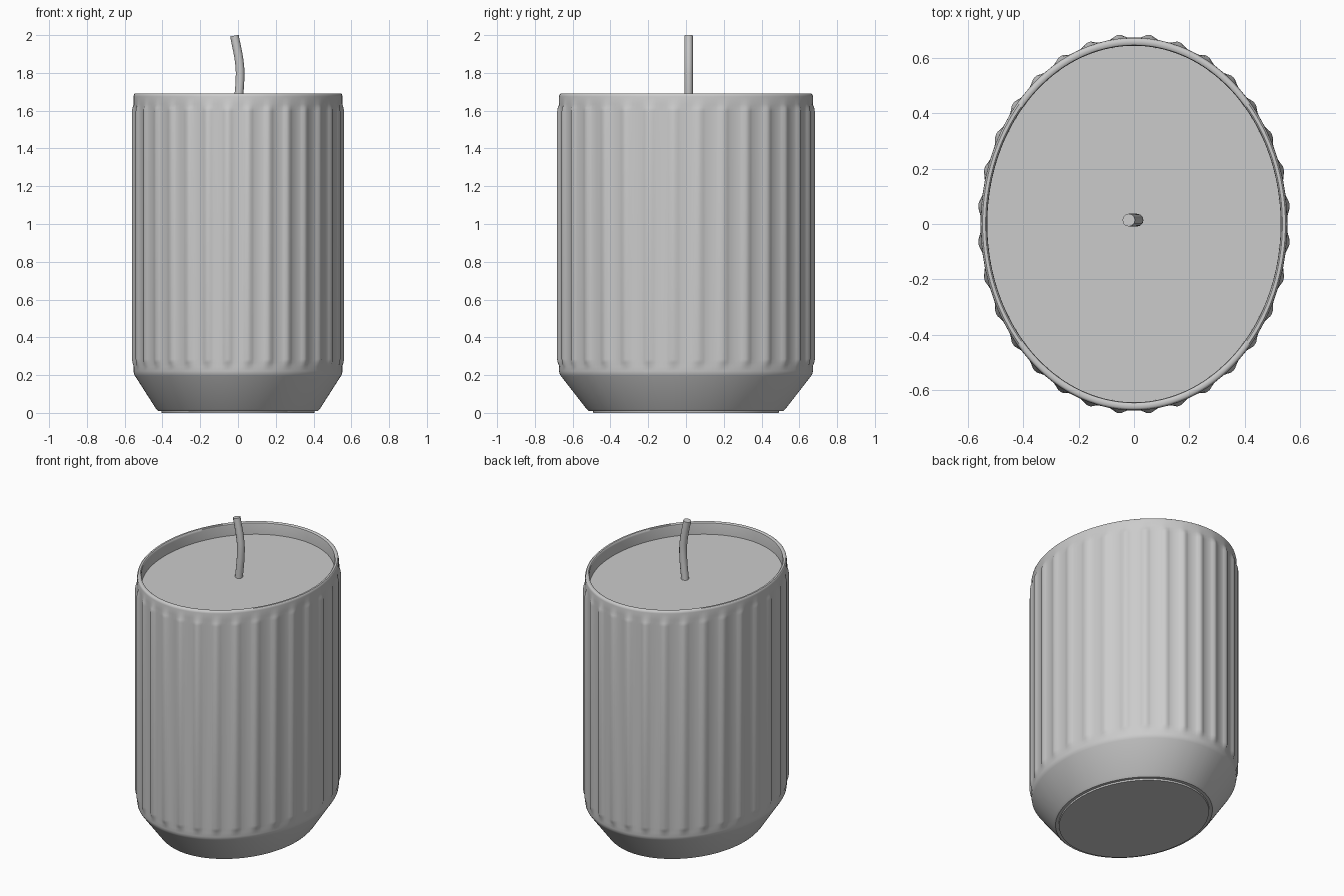
import bpy
import math

if "Cube" in bpy.data.objects:
    bpy.data.objects.remove(bpy.data.objects["Cube"])

SX, SY = 0.553, 0.672      # half-widths of the oval jar
RIBS = 32
RIB_HEIGHT = 0.02          # relative to jar radius

# Angular samples across one rib: (fraction of rib spacing, rib height 0..1)
RIB_SECTION = [(0.0, 0), (0.2, 0.05), (0.3, 0.4), (0.42, 0.95),
               (0.5, 1), (0.58, 0.95), (0.7, 0.4), (0.8, 0.05)]

# Jar profile: (relative radius, z, rib strength)
PROFILE = [(0.73, 0.0, 0), (0.733, 0.01, 0), (0.765, 0.01, 0), (0.785, 0.022, 0),
           (0.985, 0.195, 0), (0.996, 0.207, 0), (1.0, 0.222, 0), (1.0, 0.245, 0),
           (1.0, 0.265, 0.7), (1.0, 0.285, 1), (1.0, 1.595, 1), (1.0, 1.615, 0.7),
           (1.0, 1.635, 0), (1.0, 1.675, 0), (0.996, 1.686, 0), (0.988, 1.69, 0),
           (0.968, 1.69, 0), (0.96, 1.686, 0), (0.957, 1.675, 0), (0.957, 1.6, 0)]


def add_mesh(name, verts, faces):
    mesh = bpy.data.meshes.new(name)
    mesh.from_pydata(verts, [], faces)
    mesh.update()
    obj = bpy.data.objects.new(name, mesh)
    bpy.context.collection.objects.link(obj)
    return obj


def smooth(obj, degrees):
    bpy.ops.object.select_all(action='DESELECT')
    obj.select_set(True)
    bpy.context.view_layer.objects.active = obj
    bpy.ops.object.shade_smooth_by_angle(angle=math.radians(degrees))


# Fluted oval jar: profile swept round, ribs added to the outer wall
columns = [((i + f) * 2 * math.pi / RIBS, h) for i in range(RIBS) for f, h in RIB_SECTION]
n = len(columns)
verts = []
for r, z, strength in PROFILE:
    for a, h in columns:
        k = r + RIB_HEIGHT * strength * h
        verts.append((SX * k * math.cos(a), SY * k * math.sin(a), z))
faces = [(j * n + i, j * n + (i + 1) % n, (j + 1) * n + (i + 1) % n, (j + 1) * n + i)
         for j in range(len(PROFILE) - 1) for i in range(n)]
faces.append(tuple(reversed(range(n))))
smooth(add_mesh("jar", verts, faces), 40)

# Flat wax surface just below the rim
m = 64
wax = [(SX * 0.958 * math.cos(2 * math.pi * i / m),
        SY * 0.958 * math.sin(2 * math.pi * i / m), 1.613) for i in range(m)]
add_mesh("wax", wax, [tuple(range(m))])

# Bent wick
curve = bpy.data.curves.new("wick", 'CURVE')
curve.dimensions = '3D'
curve.bevel_depth = 0.023
curve.bevel_resolution = 4
curve.use_fill_caps = True
curve.resolution_u = 6
path = [(-0.004, 1.6), (0.011, 1.78), (0.008, 1.85), (-0.019, 1.997)]
spline = curve.splines.new('BEZIER')
spline.bezier_points.add(len(path) - 1)
for p, (x, z) in zip(spline.bezier_points, path):
    p.co = (x, 0.014, z)
    p.handle_left_type = p.handle_right_type = 'AUTO'
wick = bpy.data.objects.new("wick", curve)
bpy.context.collection.objects.link(wick)
bpy.ops.object.select_all(action='DESELECT')
wick.select_set(True)
bpy.context.view_layer.objects.active = wick
bpy.ops.object.convert(target='MESH')
smooth(bpy.context.view_layer.objects.active, 45)
